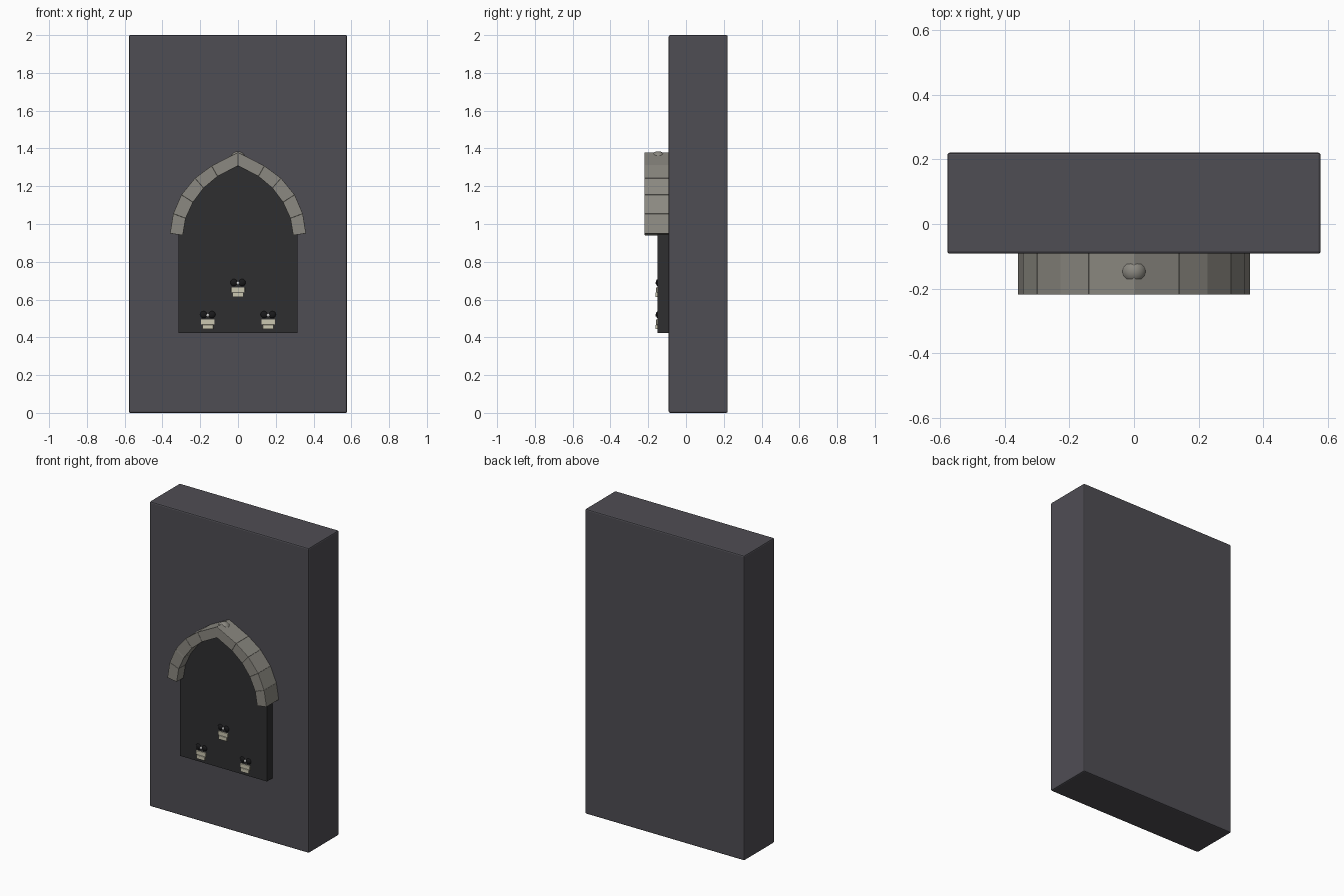
import bpy, bmesh

if "Cube" in bpy.data.objects:
    bpy.data.objects.remove(bpy.data.objects["Cube"])

def material(name, rgb):
    m = bpy.data.materials.new(name)
    m.diffuse_color = (*rgb, 1)
    m.use_nodes = True
    m.node_tree.nodes["Principled BSDF"].inputs["Base Color"].default_value = m.diffuse_color
    return m

WALL = material("dark_stone", (0.078, 0.075, 0.088))
PANEL = material("shadow", (0.028, 0.028, 0.030))
TRIM = material("trim_stone", (0.26, 0.25, 0.22))
BONE = material("bone", (0.60, 0.57, 0.44))
BLACK = material("socket", (0.01, 0.01, 0.011))
PALE = material("pale_bone", (0.7, 0.7, 0.68))

def finish(ob, name, mat, bevel=0):
    ob.name = name
    ob.data.materials.append(mat)
    if bevel:
        b = ob.modifiers.new("bevel", 'BEVEL')
        b.width = bevel
        b.segments = 2
    return ob

def box(name, lo, hi, mat, bevel=0):
    bpy.ops.mesh.primitive_cube_add(size=1, location=[(a + b) / 2 for a, b in zip(lo, hi)])
    ob = bpy.context.object
    ob.scale = [b - a for a, b in zip(lo, hi)]
    bpy.ops.object.transform_apply(location=False, rotation=False, scale=True)
    return finish(ob, name, mat, bevel)

def ball(name, loc, r, mat, squash=(1, 1, 1)):
    bpy.ops.mesh.primitive_uv_sphere_add(segments=16, ring_count=10, radius=r, location=loc)
    ob = bpy.context.object
    ob.scale = squash
    bpy.ops.object.shade_smooth()
    return finish(ob, name, mat)

def prism(name, pts, y0, y1, mat, bevel=0):
    bm = bmesh.new()
    face = bm.faces.new([bm.verts.new((x, y0, z)) for x, z in pts])
    new = bmesh.ops.extrude_face_region(bm, geom=[face])["geom"]
    bmesh.ops.translate(bm, vec=(0, y1 - y0, 0),
                        verts=[v for v in new if isinstance(v, bmesh.types.BMVert)])
    bmesh.ops.recalc_face_normals(bm, faces=bm.faces)
    me = bpy.data.meshes.new(name)
    bm.to_mesh(me)
    bm.free()
    ob = bpy.data.objects.new(name, me)
    bpy.context.collection.objects.link(ob)
    return finish(ob, name, mat, bevel)

# Wall slab
box("wall_slab", (-0.578, -0.092, 0.0), (0.578, 0.221, 2.0), WALL, 0.008)

# Pointed arch, half profiles from springing to apex
outer = [(0.36, 0.95), (0.343, 1.055), (0.30, 1.155), (0.228, 1.243), (0.14, 1.308), (0, 1.38)]
inner = [(0.292, 0.94), (0.277, 1.03), (0.238, 1.115), (0.182, 1.19), (0.108, 1.252), (0, 1.308)]

# Dark niche panel under the arch
half = [(0.315, 0.423)] + [((a + c) / 2 if i else 0.315, (b + d) / 2)
                          for i, ((a, b), (c, d)) in enumerate(zip(outer, inner))]
prism("niche_panel", half + [(-x, z) for x, z in half[-2::-1]], -0.15, -0.08, PANEL)

# Arch stones, mirrored left and right
for s in (1, -1):
    for i in range(5):
        quad = [outer[i], outer[i + 1], inner[i + 1], inner[i]]
        prism("arch_stone", [(s * x, z) for x, z in quad], -0.219, -0.08, TRIM, 0.002)

# Keystone knob at the apex
ball("keystone_knob", (0, -0.147, 1.345), 0.04, TRIM)

# Skull reliefs
for x, z in ((0, 0.69), (-0.16, 0.52), (0.16, 0.52)):
    for s in (1, -1):
        ball("eye_socket", (x + s * 0.022, -0.148, z), 0.019, BLACK, (1, 0.6, 1))
    ball("nose", (x, -0.153, z - 0.003), 0.009, PALE)
    box("upper_jaw", (x - 0.036, -0.158, z - 0.052), (x + 0.036, -0.13, z - 0.026), BONE, 0.002)
    box("lower_jaw", (x - 0.029, -0.161, z - 0.077), (x + 0.029, -0.13, z - 0.053), BONE, 0.002)
